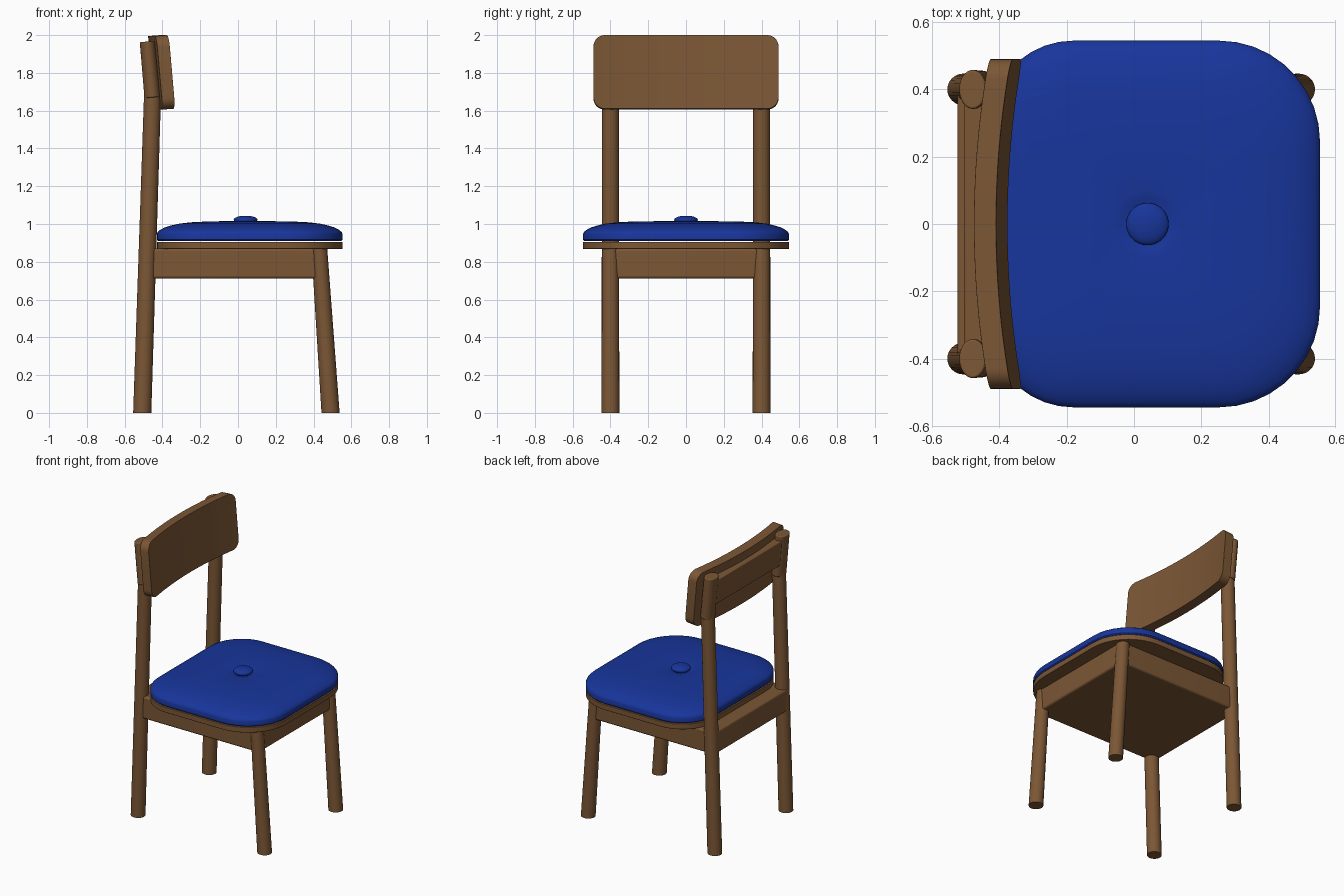
import bpy, bmesh
from math import sin, cos, pi, radians

if "Cube" in bpy.data.objects:
    bpy.data.objects.remove(bpy.data.objects["Cube"])


def material(name, rgb):
    m = bpy.data.materials.new(name)
    m.diffuse_color = (*rgb, 1)
    m.use_nodes = True
    m.node_tree.nodes["Principled BSDF"].inputs["Base Color"].default_value = m.diffuse_color
    return m


wood = material("wood", (0.2, 0.095, 0.036))
fabric = material("blue_fabric", (0.009, 0.036, 0.33))


def loft(name, rings, mat, bevel=0.0):
    """Skin a list of equal-length point rings and cap both ends."""
    bm = bmesh.new()
    vs = [[bm.verts.new(p) for p in r] for r in rings]
    n = len(vs[0])
    for a, b in zip(vs, vs[1:]):
        for i in range(n):
            j = (i + 1) % n
            bm.faces.new((a[i], a[j], b[j], b[i]))
    bm.faces.new(vs[0][::-1])
    bm.faces.new(vs[-1])
    bmesh.ops.recalc_face_normals(bm, faces=bm.faces)
    me = bpy.data.meshes.new(name)
    bm.to_mesh(me)
    bm.free()
    ob = bpy.data.objects.new(name, me)
    bpy.context.collection.objects.link(ob)
    me.materials.append(mat)
    bpy.ops.object.select_all(action='DESELECT')
    ob.select_set(True)
    bpy.context.view_layer.objects.active = ob
    if bevel:
        mod = ob.modifiers.new("bevel", 'BEVEL')
        mod.width, mod.segments = bevel, 3
        mod.limit_method, mod.angle_limit = 'ANGLE', radians(40)
    bpy.ops.object.shade_smooth_by_angle(angle=radians(40))
    return ob


def outline(x0, x1, hy, r_front, r_back, z, inset=0.0, n=10):
    """Rounded rectangle in plan, with separate front and back corner radii."""
    x0, x1, hy = x0 + inset, x1 - inset, hy - inset
    pts = []
    for q, (sx, sy, r) in enumerate(((1, 1, r_front), (-1, 1, r_back),
                                     (-1, -1, r_back), (1, -1, r_front))):
        r = max(r - inset * 0.6, 0.03)
        cx = x1 - r if sx > 0 else x0 + r
        cy = sy * (hy - r)
        for i in range(n):
            a = (q + i / (n - 1)) * pi / 2
            pts.append((cx + r * cos(a), cy + r * sin(a), z))
    return pts


def ellipse(cx, cy, z, rx, ry, n=32, slope=0.0, start=0.0):
    return [(cx + rx * cos(start + 2 * pi * i / n),
             cy + ry * sin(start + 2 * pi * i / n),
             z + slope * rx * cos(2 * pi * i / n)) for i in range(n)]


# legs and upper leg blocks
for side, y in (("left", 0.40), ("right", -0.40)):
    loft(f"front_leg_{side}", [ellipse(0.49, y, 0, 0.048, 0.047),
                               ellipse(0.43, y, 0.875, 0.042, 0.045)], wood)
    loft(f"back_leg_{side}", [ellipse(-0.507, y, 0, 0.048, 0.047),
                              ellipse(-0.452, y, 1.70, 0.045, 0.045)], wood)
    loft(f"back_leg_top_{side}", [ellipse(-0.452, y, 1.67, 0.043, 0.056, slope=0.1),
                                  ellipse(-0.480, y, 1.966, 0.040, 0.058, slope=0.1)],
         wood, bevel=0.006)

# rail joining the two back leg tops
loft("back_rail", [[(-0.490, y, 1.75), (-0.430, y, 1.755),
                    (-0.445, y, 1.935), (-0.505, y, 1.93)] for y in (-0.4, 0.4)],
     wood, bevel=0.006)

# seat frame and seat board
loft("seat_frame", [outline(-0.525, 0.465, 0.43, 0.04, 0.05, z) for z in (0.712, 0.87)],
     wood, bevel=0.012)
SEAT = (-0.43, 0.553, 0.545, 0.30, 0.25)
loft("seat_board", [outline(*SEAT, z) for z in (0.868, 0.906)], wood, bevel=0.003)

# cushion: softly domed, with a shallow dimple under the button
profile = ((0.006, 0.910), (0, 0.917), (0, 0.948), (0.004, 0.957), (0.015, 0.967), (0.04, 0.981),
           (0.075, 0.992), (0.12, 1.002), (0.18, 1.009), (0.28, 1.014))
rings = [outline(*SEAT, z, inset=i) for i, z in profile]
for r, z in ((0.10, 1.015), (0.08, 1.012), (0.062, 1.006), (0.03, 1.004)):
    rings.append(ellipse(0.04, 0, z, r, r, n=40))
loft("cushion", rings, fabric)

# button
R = 0.063
loft("cushion_button", [ellipse(0.04, 0, 1.003, 0.05, 0.05), ellipse(0.04, 0, 1.014, 0.061, 0.061)]
     + [ellipse(0.04, 0, 1.022 + 0.022 * sin(a), R * cos(a), R * cos(a))
        for a in (i * pi / 16 for i in range(8))], fabric)

# backrest: curved across its width, leaning back, with rounded corners
W, H, C, T = 0.49, 0.195, 0.06, 0.066
arc = [i * pi / 16 for i in range(9)]
right = [(W - C + C * sin(t), H - C + C * cos(t)) for t in arc]
flat = [(-(W - C) + 2 * (W - C) * i / 20, H) for i in range(1, 20)]
columns = [(-y, h) for y, h in reversed(right)] + flat + right
panel = []
for y, h in columns:
    bow = 0.044 * (y / W) ** 2
    ring = []
    for dz, back in ((h, 0), (-h, 0), (-h, 1), (h, 1)):
        x = -0.393 - 0.087 * dz + bow - T * back
        ring.append((x, y, 1.805 + dz - 0.005 * back))
    panel.append(ring)
loft("backrest", panel, wood, bevel=0.007)
